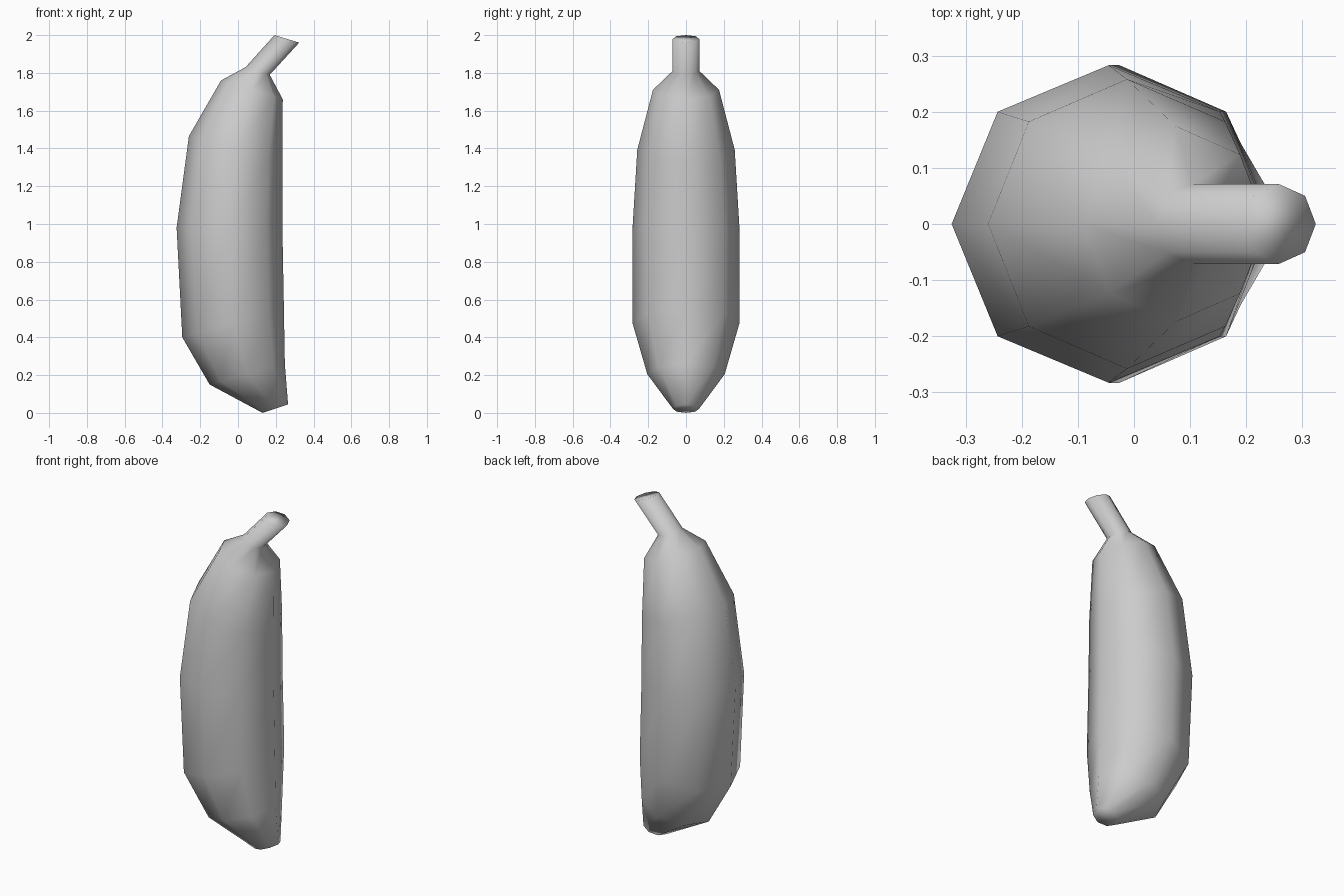
import bpy, bmesh
from math import sin, cos, tau
from mathutils import Vector

cube = bpy.data.objects.get("Cube")
if cube:
    bpy.data.objects.remove(cube, do_unlink=True)

# Plain grey skin
skin = bpy.data.materials.new("skin_grey")
skin.use_nodes = True
grey = (0.6, 0.6, 0.6, 1)
skin.diffuse_color = grey
skin.node_tree.nodes["Principled BSDF"].inputs["Base Color"].default_value = grey

# Tilted rings, bottom tip to stem end: outer x, z, inner x, z, half depth
RINGS = [
    (0.13, 0.0, 0.265, 0.045, 0.07),
    (-0.15, 0.15, 0.248, 0.26, 0.205),
    (-0.295, 0.4, 0.243, 0.55, 0.283),
    (-0.325, 0.98, 0.235, 0.98, 0.283),
    (-0.26, 1.465, 0.235, 1.32, 0.258),
    (-0.09, 1.76, 0.237, 1.66, 0.175),
    (0.04, 1.83, 0.168, 1.79, 0.071),
    (0.193, 2.0, 0.324, 1.96, 0.071),
]
SIDES = 8

# Curved fruit body, continuing into the stem
bm = bmesh.new()
loops = []
for x0, z0, x1, z1, depth in RINGS:
    outer, inner = Vector((x0, 0, z0)), Vector((x1, 0, z1))
    centre, half = (outer + inner) / 2, (inner - outer) / 2
    loops.append([
        bm.verts.new(centre + half * cos(tau * i / SIDES)
                     + Vector((0, depth * sin(tau * i / SIDES), 0)))
        for i in range(SIDES)])
for low, high in zip(loops, loops[1:]):
    for i in range(SIDES):
        j = (i + 1) % SIDES
        bm.faces.new((low[i], low[j], high[j], high[i]))

# Flat ends at the tip and the stem
bm.faces.new(loops[0][::-1])
bm.faces.new(loops[-1])
bmesh.ops.recalc_face_normals(bm, faces=bm.faces)
for face in bm.faces:
    face.smooth = True

mesh = bpy.data.meshes.new("banana")
bm.to_mesh(mesh)
bm.free()
mesh.materials.append(skin)
banana = bpy.data.objects.new("banana", mesh)
bpy.context.collection.objects.link(banana)
